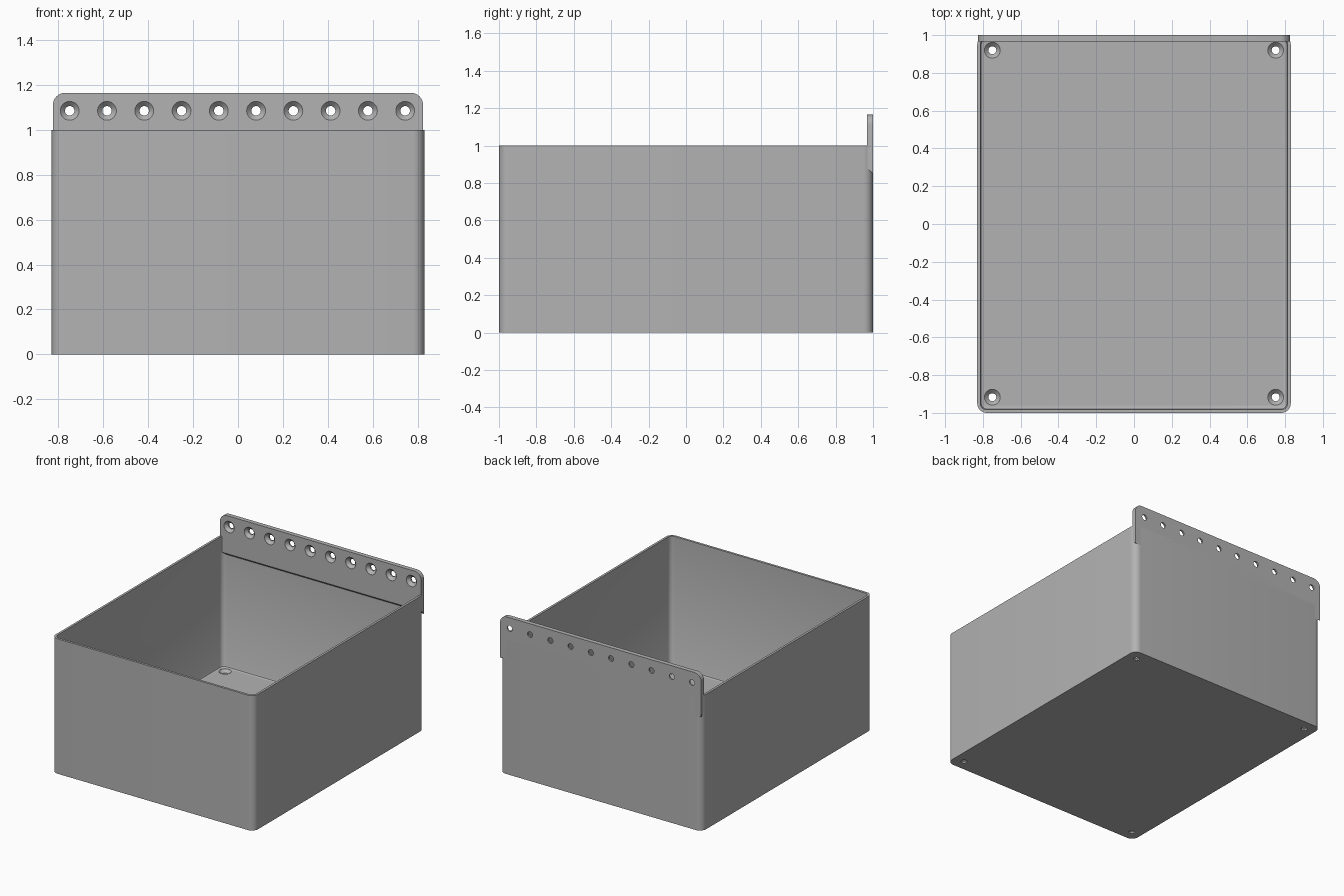
import bpy, bmesh, math
from mathutils import Matrix, Vector

if "Cube" in bpy.data.objects:
    bpy.data.objects.remove(bpy.data.objects["Cube"], do_unlink=True)

HALF_X, HALF_Y, HEIGHT = 0.83, 1.0, 1.0
WALL, FLOOR, CORNER = 0.017, 0.033, 0.05
RAIL_T, RAIL_TOP, RAIL_LOW = 0.033, 1.165, 0.85

grey = bpy.data.materials.new("plain grey")
grey.use_nodes = True
colour = (0.45, 0.45, 0.45, 1)
grey.diffuse_color = colour
grey.node_tree.nodes["Principled BSDF"].inputs["Base Color"].default_value = colour


def make_object(name, bm):
    bmesh.ops.recalc_face_normals(bm, faces=bm.faces)
    mesh = bpy.data.meshes.new(name)
    bm.to_mesh(mesh)
    bm.free()
    mesh.materials.append(grey)
    obj = bpy.data.objects.new(name, mesh)
    bpy.context.collection.objects.link(obj)
    return obj


def loft(bm, rings):
    """Skin a stack of point loops and cap both ends."""
    loops = [[bm.verts.new(p) for p in ring] for ring in rings]
    n = len(loops[0])
    for a, b in zip(loops, loops[1:]):
        for i in range(n):
            j = (i + 1) % n
            bm.faces.new((a[i], a[j], b[j], b[i]))
    bm.faces.new(loops[0])
    bm.faces.new(loops[-1])


def rounded_rect(inset, z, steps=8):
    r = max(CORNER - inset, 0.012)
    cx, cy = HALF_X - inset - r, HALF_Y - inset - r
    points = []
    for q, (sx, sy) in enumerate(((1, 1), (-1, 1), (-1, -1), (1, -1))):
        for k in range(steps + 1):
            a = math.pi / 2 * (q + k / steps)
            points.append((sx * cx + r * math.cos(a), sy * cy + r * math.sin(a), z))
    return points


def screw_holes(name, seats, axis):
    """Countersunk hole cutters; each seat is the wide end, axis points out."""
    profile = ((0.021, -0.1), (0.021, -0.022), (0.042, -0.001), (0.042, 0.02))
    turn = Vector((0, 0, 1)).rotation_difference(Vector(axis)).to_matrix()
    bm = bmesh.new()
    for seat in seats:
        rings = []
        for r, h in profile:
            rings.append([Vector(seat) + turn @ Vector((r * math.cos(a), r * math.sin(a), h))
                          for a in (math.tau * i / 32 for i in range(32))])
        loft(bm, rings)
    return make_object(name, bm)


def cut(obj, cutter):
    mod = obj.modifiers.new("holes", "BOOLEAN")
    mod.operation, mod.solver, mod.object = "DIFFERENCE", "EXACT", cutter
    bpy.ops.object.select_all(action="DESELECT")
    bpy.context.view_layer.objects.active = obj
    obj.select_set(True)
    bpy.ops.object.modifier_apply(modifier=mod.name)
    bpy.data.objects.remove(cutter, do_unlink=True)
    bpy.ops.object.shade_smooth_by_angle(angle=math.radians(30))


# Open bin: outer skin up, over the rim, down inside to a softened floor edge
bm = bmesh.new()
loft(bm, [rounded_rect(0, 0), rounded_rect(0, HEIGHT), rounded_rect(WALL, HEIGHT),
          rounded_rect(WALL, FLOOR + 0.012), rounded_rect(WALL + 0.004, FLOOR + 0.004),
          rounded_rect(WALL + 0.012, FLOOR)])
storage_bin = make_object("storage_bin", bm)
cut(storage_bin, screw_holes("floor_hole_cutter",
    [(x, y, FLOOR) for x in (-0.75, 0.75) for y in (-0.917, 0.92)], (0, 0, 1)))

# Mounting rail: side profile with a sloped underside, swept across the back
profile = ((HALF_Y, RAIL_LOW), (HALF_Y, RAIL_TOP),
           (HALF_Y - RAIL_T, RAIL_TOP), (HALF_Y - RAIL_T, RAIL_LOW + RAIL_T))
bm = bmesh.new()
loft(bm, [[(x, y, z) for y, z in profile] for x in (-0.825, 0.825)])
top_corners = [e for e in bm.edges
               if all(v.co.z > RAIL_TOP - 0.001 for v in e.verts)
               and abs(e.verts[0].co.x - e.verts[1].co.x) < 0.001]
bmesh.ops.bevel(bm, geom=top_corners, offset=0.055, segments=8, profile=0.5, affect="EDGES")
mounting_rail = make_object("mounting_rail", bm)
cut(mounting_rail, screw_holes("rail_hole_cutter",
    [(-0.75 + 1.495 * i / 9, HALF_Y - RAIL_T, 1.085) for i in range(10)], (0, -1, 0)))
